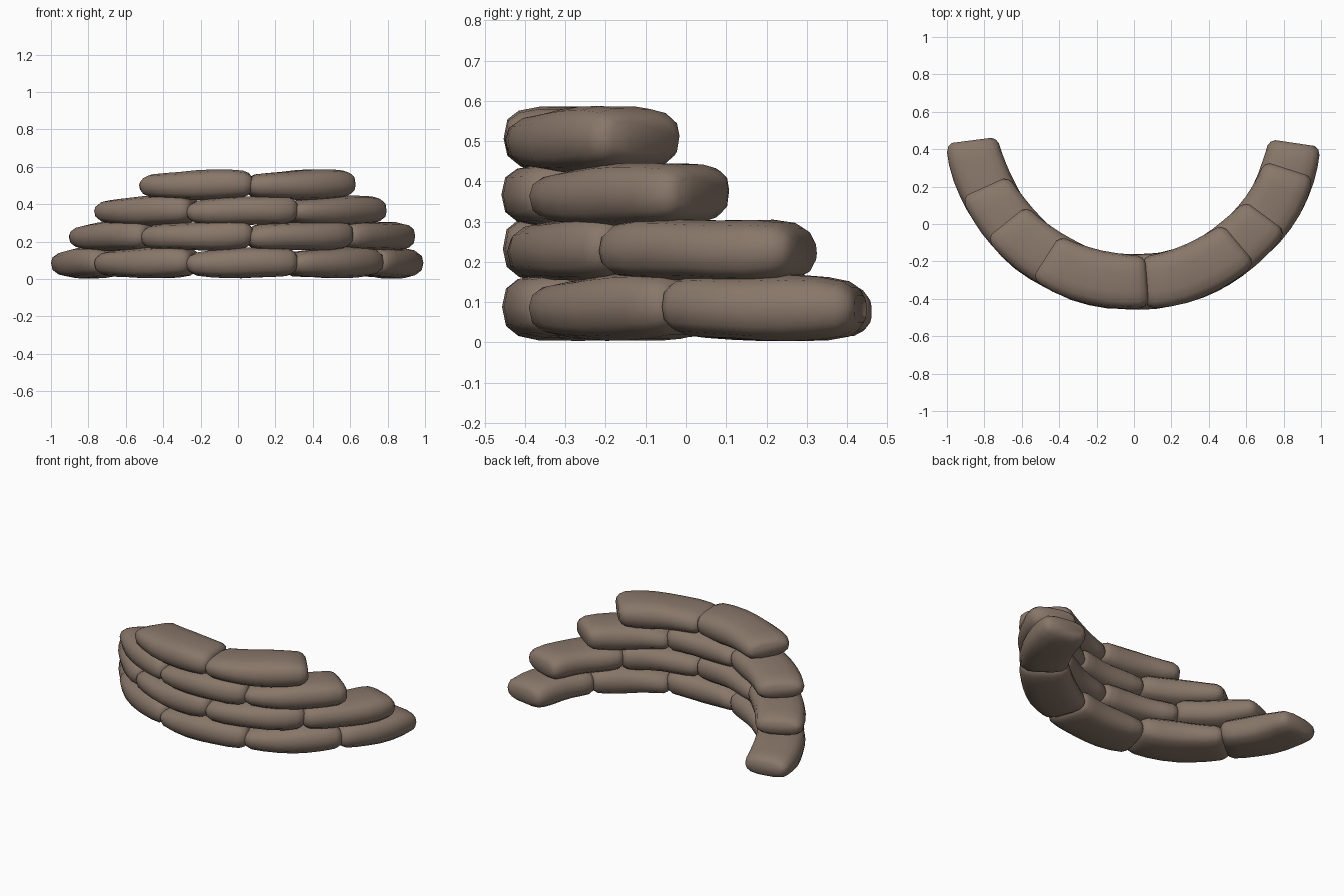
import bpy, bmesh, math, random

if "Cube" in bpy.data.objects:
    bpy.data.objects.remove(bpy.data.objects["Cube"])

random.seed(4)
CY, R = 0.56, 0.872          # centre and radius of the curved wall
HALF_W, SIDES = 0.148, 14    # half bag depth, points around a bag

cloth = bpy.data.materials.new("brown sackcloth")
cloth.diffuse_color = (0.25, 0.185, 0.143, 1)
cloth.use_nodes = True
cloth.node_tree.nodes["Principled BSDF"].inputs["Base Color"].default_value = cloth.diffuse_color

# (position along bag 0..1, width scale, height scale)
RINGS = [(0.0, 0.72, 0.48), (0.03, 0.87, 0.70), (0.08, 0.95, 0.87), (0.2, 0.98, 0.95),
         (0.35, 1.0, 0.98), (0.5, 1.0, 1.0), (0.65, 1.0, 1.0), (0.8, 0.98, 0.99),
         (0.92, 0.95, 0.91), (0.97, 0.87, 0.74), (1.0, 0.72, 0.48)]


def spow(v, p):
    return math.copysign(abs(v) ** p, v)


# one filled sack, bent along the wall between two angles (degrees, 0 = front)
def sandbag(name, a0, a1, zc, half_h, tilt):
    bm = bmesh.new()
    rings = []
    phase = random.uniform(0, 6.28)
    for t, ws, hs in RINGS:
        a = math.radians(a0 + (a1 - a0) * t)
        sway = 0.003 * math.sin(5 * t + phase)
        ring = []
        for i in range(SIDES):
            b = 2 * math.pi * i / SIDES
            r = R + sway + HALF_W * ws * spow(math.cos(b), 0.64)
            s = math.sin(b)
            z = zc + half_h * hs * spow(s, 0.72)
            z += tilt * (t - 0.5) * (1 if s > 0 else 0.2)
            z += 0.003 * math.sin(9 * t + phase + b)
            ring.append(bm.verts.new((r * math.sin(a), CY - r * math.cos(a), max(z, 0))))
        rings.append(ring)
    for p, q in zip(rings, rings[1:]):
        for i in range(SIDES):
            j = (i + 1) % SIDES
            bm.faces.new((p[i], p[j], q[j], q[i]))
    bm.faces.new(rings[0][::-1])
    bm.faces.new(rings[-1])
    bmesh.ops.recalc_face_normals(bm, faces=bm.faces)
    for f in bm.faces:
        f.smooth = True
    me = bpy.data.meshes.new(name)
    bm.to_mesh(me)
    bm.free()
    me.materials.append(cloth)
    bpy.context.collection.objects.link(bpy.data.objects.new(name, me))


# courses from the ground up: centre height, half height, seam angles
COURSES = [(0.086, 0.081, [-82, -50.5, -16, 18.5, 51.5, 81]),
           (0.229, 0.078, [-65, -31.5, 4, 38.5, 71.5]),
           (0.364, 0.078, [-50.5, -16, 18.5, 53]),
           (0.502, 0.079, [-32, 4, 39.5])]

for row, (zc, hh, seams) in enumerate(COURSES, 1):
    for k, (a, b) in enumerate(zip(seams, seams[1:]), 1):
        tilt = 0.024 if b < 60 else -0.01      # sacks sag to one end
        sandbag(f"sandbag_row{row}_{k}", a - 0.6, b + 0.6, zc, hh, tilt)
